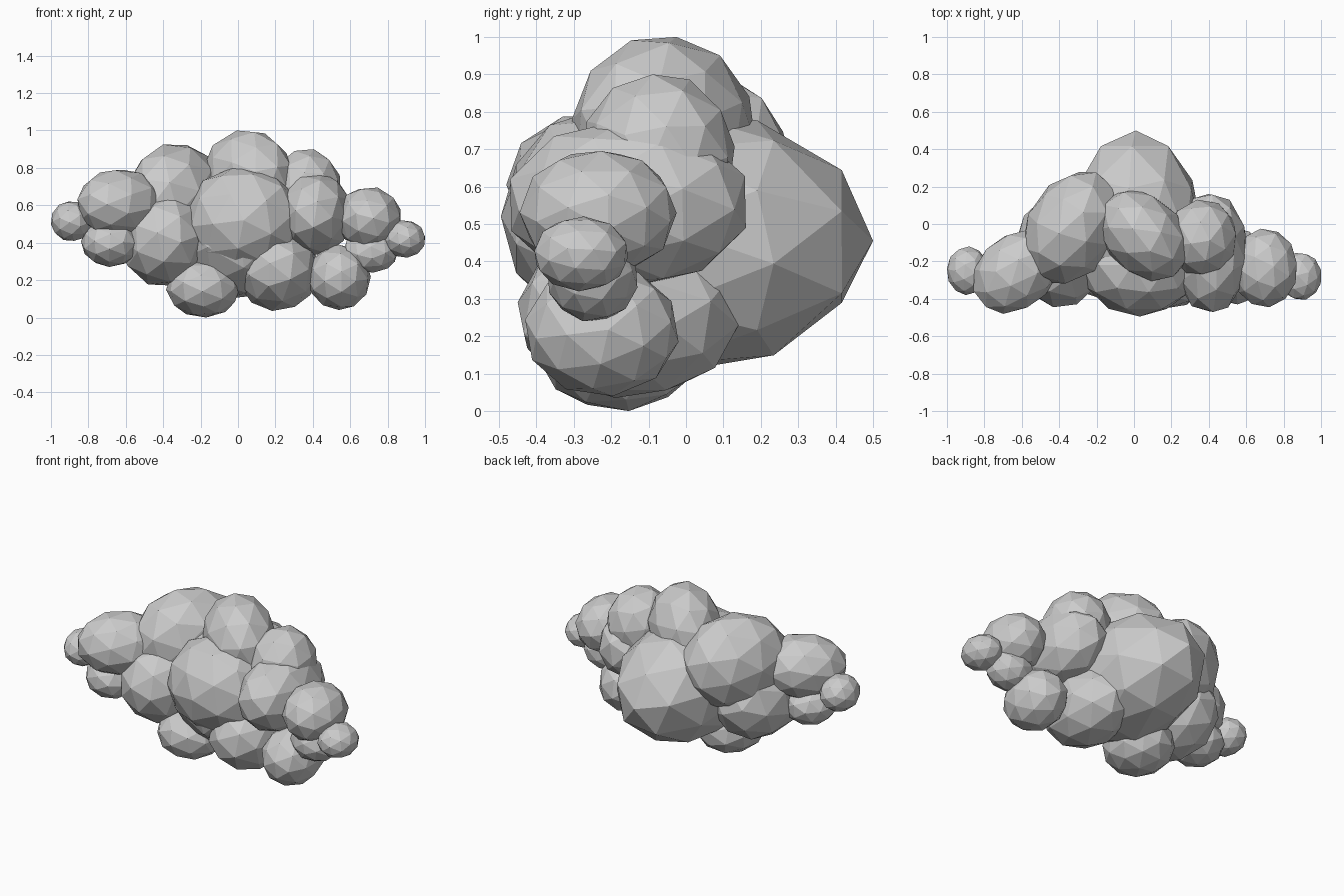
import bpy, bmesh
from math import radians
from mathutils import Euler, Vector

cube = bpy.data.objects.get("Cube")
if cube:
    bpy.data.objects.remove(cube)

grey = bpy.data.materials.new("pale_grey")
grey.use_nodes = True
COLOUR = (0.6, 0.6, 0.6, 1)
grey.diffuse_color = COLOUR
grey.node_tree.nodes["Principled BSDF"].inputs["Base Color"].default_value = COLOUR


def puff(name, centre, half, turn, front=1, spin=0):
    """Faceted ball, turned and fitted to its half sizes.
    front shortens the -y side; spin turns the fitted ball about z."""
    bm = bmesh.new()
    bmesh.ops.create_icosphere(bm, subdivisions=2, radius=1)
    bmesh.ops.rotate(bm, verts=bm.verts, matrix=Euler(turn).to_matrix())
    for i in range(3):
        reach = max(v.co[i] for v in bm.verts)
        for v in bm.verts:
            v.co[i] *= half[i] / reach
    for v in bm.verts:
        if v.co.y < 0:
            v.co.y *= front
    mesh = bpy.data.meshes.new(name)
    bm.to_mesh(mesh)
    bm.free()
    mesh.materials.append(grey)
    ob = bpy.data.objects.new(name, mesh)
    ob.location = Vector(centre)
    ob.rotation_euler.z = radians(spin)
    bpy.context.collection.objects.link(ob)


# Long back puff and broad front puff, poles pointing back and front
puff("back_puff", (0.01, -0.06, 0.455), (0.36, 0.56, 0.355), (1.571, 0.2, 0), front=0.68)
puff("front_puff", (0.03, -0.22, 0.52), (0.31, 0.275, 0.29), (1.571, 0.5, 0))

# Crown
puff("top_middle_puff", (0.05, -0.06, 0.75), (0.27, 0.205, 0.25), (0.3, 0.2, 0.5), spin=-45)
puff("top_right_puff", (-0.33, -0.02, 0.65), (0.32, 0.24, 0.275), (0.1, 0.3, 0.2), spin=60)
puff("top_left_puff", (0.365, -0.075, 0.685), (0.185, 0.205, 0.215), (0.2, 0.1, 0.8))

# Sides
puff("right_front_puff", (-0.395, -0.145, 0.42), (0.24, 0.3, 0.25), (0.5, 0.2, 0.1))
puff("left_front_puff", (0.41, -0.155, 0.555), (0.2, 0.315, 0.225), (0.4, 0.6, 0.2))
puff("right_outer_puff", (-0.63, -0.255, 0.61), (0.245, 0.195, 0.18), (0.2, 0.7, 0.3), spin=40)
puff("left_outer_puff", (0.7, -0.235, 0.53), (0.17, 0.21, 0.165), (0.6, 0.1, 0.4))
puff("right_low_puff", (-0.68, -0.26, 0.4), (0.16, 0.16, 0.13), (0.3, 0.5, 0.1))
puff("left_low_puff", (0.71, -0.25, 0.355), (0.15, 0.12, 0.115), (0.1, 0.5, 0.6))
puff("right_tip_puff", (-0.89, -0.25, 0.515), (0.11, 0.13, 0.105), (0.7, 0.2, 0.2))
puff("left_tip_puff", (0.89, -0.28, 0.42), (0.11, 0.125, 0.1), (0.2, 0.4, 0.9))

# Underside
puff("bottom_left_puff", (0.54, -0.225, 0.215), (0.17, 0.205, 0.175), (0.5, 0.4, 0.3))
puff("bottom_middle_puff", (0.21, -0.155, 0.26), (0.22, 0.295, 0.225), (0.3, 0.6, 0.5))
puff("bottom_right_puff", (-0.185, -0.18, 0.16), (0.2, 0.215, 0.16), (0.4, 0.3, 0.7))
